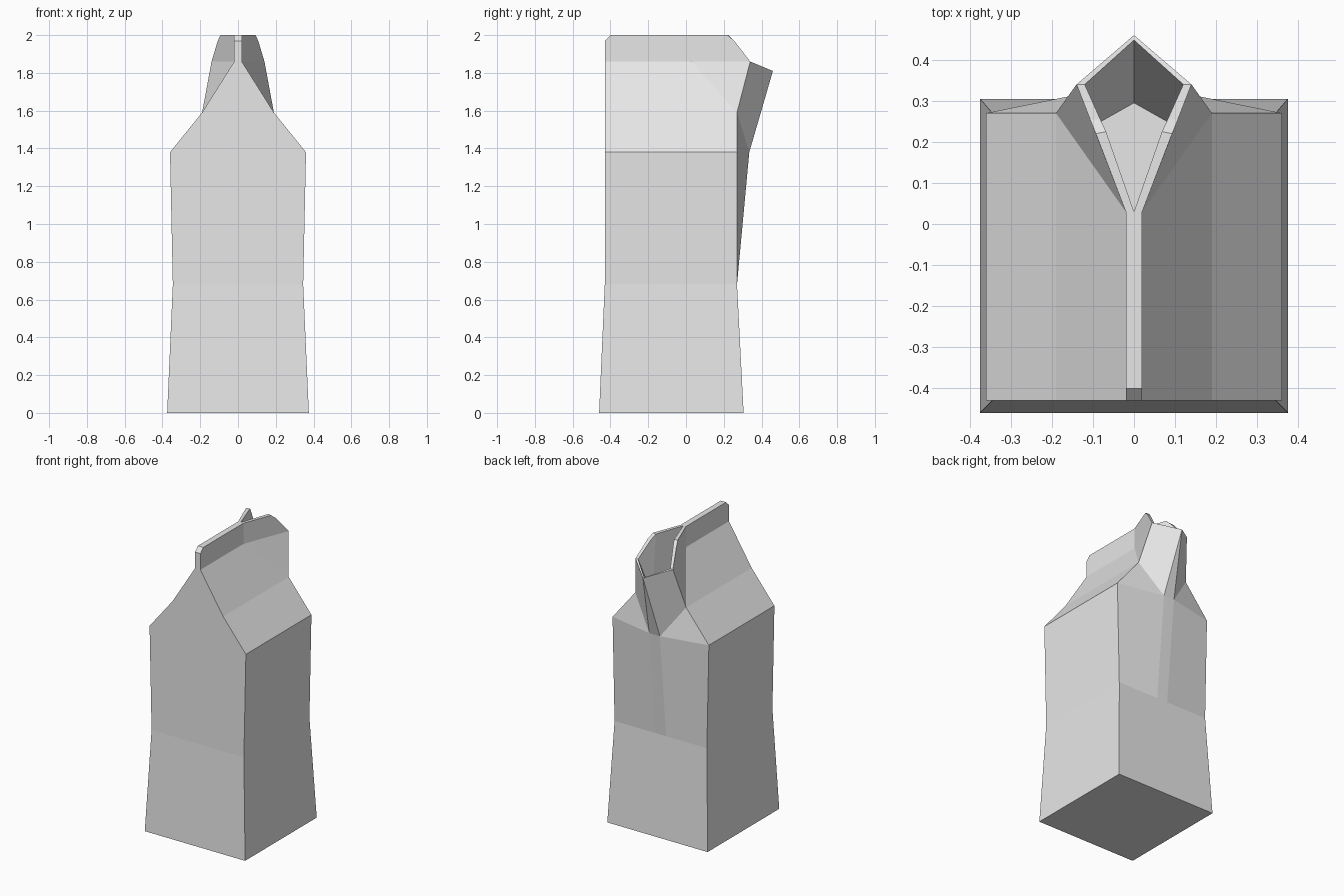
import bpy
import bmesh
from mathutils import Vector

starter = bpy.data.objects.get("Cube")
if starter:
    bpy.data.objects.remove(starter, do_unlink=True)

# One plain card colour
card = bpy.data.materials.new("pale_grey_card")
card.use_nodes = True
colour = (0.8, 0.8, 0.8, 1.0)
card.diffuse_color = colour
card.node_tree.nodes["Principled BSDF"].inputs["Base Color"].default_value = colour

bm = bmesh.new()


def face(*points):
    """Add one panel; shared corners are welded afterwards."""
    bm.faces.new([bm.verts.new(point) for point in points])


def shifted(point, **changes):
    """Copy a point with some of its coordinates replaced."""
    copy = Vector(point)
    for axis, value in changes.items():
        setattr(copy, axis, value)
    return copy


def ring(half_width, front, back, height):
    """Half cross-section: front centre, front corner, back corner, back centre."""
    return [Vector((x, y, height)) for x, y in
            ((0, front), (half_width, front), (half_width, back), (0, back))]


FRONT, BACK, FIN_END = -0.43, 0.27, 0.03

# Body corners: base, pinched waist and shoulder
base = ring(0.375, -0.46, 0.305, 0)
waist = ring(0.345, FRONT, BACK, 0.68)
shoulder = ring(0.36, FRONT, BACK, 1.38)

# Pushed-out strip below the spout
strip_low = shifted(waist[3], x=0.04)
strip_top = Vector((0.04, 0.335, 1.38))
strip_mid = shifted(strip_top, x=0)

# Roof crease and sealed fin
crease_front = Vector((0.19, FRONT, 1.59))
crease_back = shifted(crease_front, y=BACK)
fin_foot = Vector((0.02, FRONT, 1.86))
fin_foot_end = shifted(fin_foot, y=FIN_END)
fin_nose = shifted(fin_foot, z=1.97)
fin_top = shifted(fin_foot, y=-0.40, z=2)
fin_top_end = shifted(fin_top, y=FIN_END)

# Outer spout rim, from the fin round to the pouring tip
wing_top = Vector((0.093, 0.22, 2))
wing_bend = Vector((0.107, 0.255, 1.97))
wing_side = Vector((0.14, 0.34, 1.86))
tip = Vector((0, 0.46, 1.81))
outer_rim = [fin_top_end, wing_top, wing_bend, wing_side, tip]

# Inner rim and spout floor
inner_rim = [shifted(fin_top_end, x=0),
             shifted(wing_top, x=0.068, y=0.225),
             shifted(wing_bend, x=0.082),
             shifted(wing_side, x=0.12),
             shifted(tip, y=0.448)]
floor_start = shifted(inner_rim[0], z=1.55)
floor_side = shifted(floor_start, x=0.08, y=0.25)
floor_back = shifted(floor_start, y=0.295)

# Lower body panels and underside
face(*base)
face(base[0], base[1], waist[1], waist[0])
face(base[1], base[2], waist[2], waist[1])
face(base[2], base[3], waist[3], strip_low, waist[2])

# Upper front, up to the nose of the fin
face(waist[0], waist[1], shoulder[1], crease_front, fin_foot,
     fin_nose, shifted(fin_nose, x=0))

# Upper side and back panels
face(waist[1], waist[2], shoulder[2], shoulder[1])
face(waist[2], strip_low, strip_top, shoulder[2])
face(strip_low, waist[3], strip_mid, strip_top)

# Sloping roof
face(shoulder[1], shoulder[2], crease_back, crease_front)
face(crease_front, crease_back, fin_foot_end, fin_foot)
face(fin_foot_end, crease_back, wing_side)

# Fin sides, top and clipped nose
face(fin_foot, fin_foot_end, fin_top_end, fin_top, fin_nose)
face(fin_top, fin_top_end, inner_rim[0], shifted(fin_top, x=0))
face(fin_nose, fin_top, shifted(fin_top, x=0), shifted(fin_nose, x=0))

# Spout outside
face(fin_foot_end, wing_side, wing_bend, wing_top, fin_top_end)
face(shoulder[2], strip_top, crease_back)
face(crease_back, strip_top, tip, wing_side)
face(strip_top, strip_mid, tip)

# Spout rim
for i in range(len(outer_rim) - 1):
    face(outer_rim[i], outer_rim[i + 1], inner_rim[i + 1], inner_rim[i])

# Spout inside
face(inner_rim[0], inner_rim[1], floor_side, floor_start)
face(inner_rim[1], inner_rim[2], floor_side)
face(inner_rim[2], inner_rim[3], floor_side)
face(inner_rim[3], inner_rim[4], floor_back, floor_side)
face(floor_start, floor_side, floor_back)

# Weld, mirror the half carton and merge flat seams
bmesh.ops.remove_doubles(bm, verts=bm.verts[:], dist=0.0005)
bmesh.ops.mirror(bm, geom=bm.verts[:] + bm.edges[:] + bm.faces[:],
                 axis='X', merge_dist=0.0005)
bmesh.ops.remove_doubles(bm, verts=bm.verts[:], dist=0.0005)
bmesh.ops.recalc_face_normals(bm, faces=bm.faces[:])
seams = [edge for edge in bm.edges
         if all(abs(v.co.x) < 0.0005 for v in edge.verts)
         and len(edge.link_faces) == 2 and edge.calc_face_angle() < 0.01]
bmesh.ops.dissolve_edges(bm, edges=seams, use_verts=False)

mesh = bpy.data.meshes.new("open_carton")
bm.to_mesh(mesh)
bm.free()
mesh.materials.append(card)
carton = bpy.data.objects.new("open_carton", mesh)
bpy.context.scene.collection.objects.link(carton)
